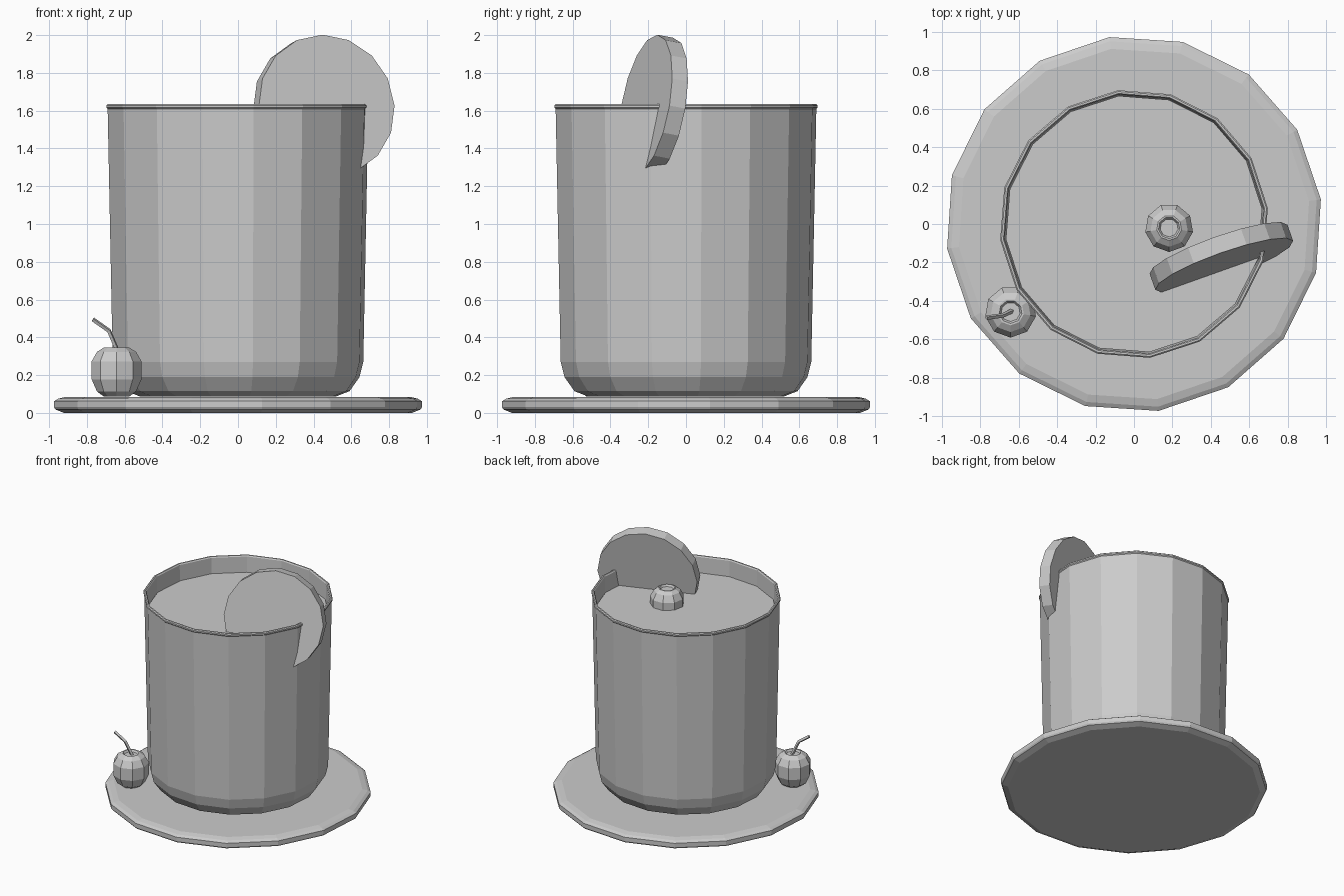
import bpy
from math import sin, cos, pi, radians
from mathutils import Matrix, Vector

if "Cube" in bpy.data.objects:
    bpy.data.objects.remove(bpy.data.objects["Cube"])

GREY = (0.6, 0.6, 0.6, 1)
grey = bpy.data.materials.new("plain_grey")
grey.use_nodes = True
grey.diffuse_color = GREY
grey.node_tree.nodes["Principled BSDF"].inputs["Base Color"].default_value = GREY


def lathe(name, profile, sides, turn, matrix=Matrix()):
    """Revolve (radius, height) pairs around z and cap both ends."""
    verts = []
    for r, z in profile:
        for i in range(sides):
            a = 2 * pi * i / sides + radians(turn)
            verts.append((r * cos(a), r * sin(a), z))
    faces = [tuple(reversed(range(sides)))]
    for k in range(len(profile) - 1):
        for i in range(sides):
            j = (i + 1) % sides
            faces.append((k * sides + i, k * sides + j,
                          (k + 1) * sides + j, (k + 1) * sides + i))
    last = (len(profile) - 1) * sides
    faces.append(tuple(range(last, last + sides)))
    mesh = bpy.data.meshes.new(name)
    mesh.from_pydata(verts, [], faces)
    mesh.materials.append(grey)
    obj = bpy.data.objects.new(name, mesh)
    obj.matrix_world = matrix
    bpy.context.collection.objects.link(obj)
    return obj


# Saucer
lathe("saucer", [(0.93, 0), (0.975, 0.018), (0.982, 0.03), (0.982, 0.062),
                 (0.96, 0.075), (0.92, 0.085)], 16, 7.5)

# Hollow tumbler: outside, rim, then inside down to the floor
lathe("glass", [(0.52, 0.086), (0.595, 0.115), (0.648, 0.19), (0.668, 0.27),
                (0.695, 1.61), (0.702, 1.617), (0.702, 1.628), (0.695, 1.634),
                (0.685, 1.634), (0.679, 1.625), (0.65, 0.27), (0.56, 0.14)], 16, 6.8)

# Drink filling the tumbler
lathe("drink", [(0.55, 0.145), (0.645, 0.28), (0.672, 1.5)], 16, 6.8)

# Fruit slice leaning on the rim, its axis along the face normal
normal = Vector((0.33, -0.927, 0.176)).normalized()
side = Vector((0, 0, 1)).cross(normal).normalized()
up = normal.cross(side)
slice_matrix = Matrix((side, up, normal)).transposed().to_4x4()
slice_matrix.translation = (0.47, -0.215, 1.627)
lathe("fruit_slice", [(0.381, -0.09), (0.381, 0)], 16, 0, slice_matrix)

# Two opened nuts: one on the saucer, one floating in the drink
NUT = [(0.07, 0), (0.105, 0.025), (0.134, 0.09), (0.134, 0.185),
       (0.105, 0.235), (0.07, 0.257), (0.06, 0.257), (0.05, 0.242)]
lathe("saucer_nut", NUT, 9, -90, Matrix.Translation((-0.643, -0.458, 0.088)))
lathe("floating_nut", NUT, 9, -90,
      Matrix.Translation((0.183, -0.02, 1.375)) @ Matrix.Diagonal((0.94, 0.94, 1, 1)))

# Bent straw in the saucer nut
curve = bpy.data.curves.new("straw", 'CURVE')
curve.dimensions = '3D'
curve.bevel_depth = 0.012
curve.bevel_resolution = 0
curve.use_fill_caps = True
path = [(-0.63, -0.45, 0.31), (-0.683, -0.476, 0.435), (-0.768, -0.488, 0.495)]
spline = curve.splines.new('POLY')
spline.points.add(len(path) - 1)
for point, co in zip(spline.points, path):
    point.co = (*co, 1)
curve.materials.append(grey)
spline.use_smooth = False
straw = bpy.data.objects.new("straw", curve)
bpy.context.collection.objects.link(straw)
